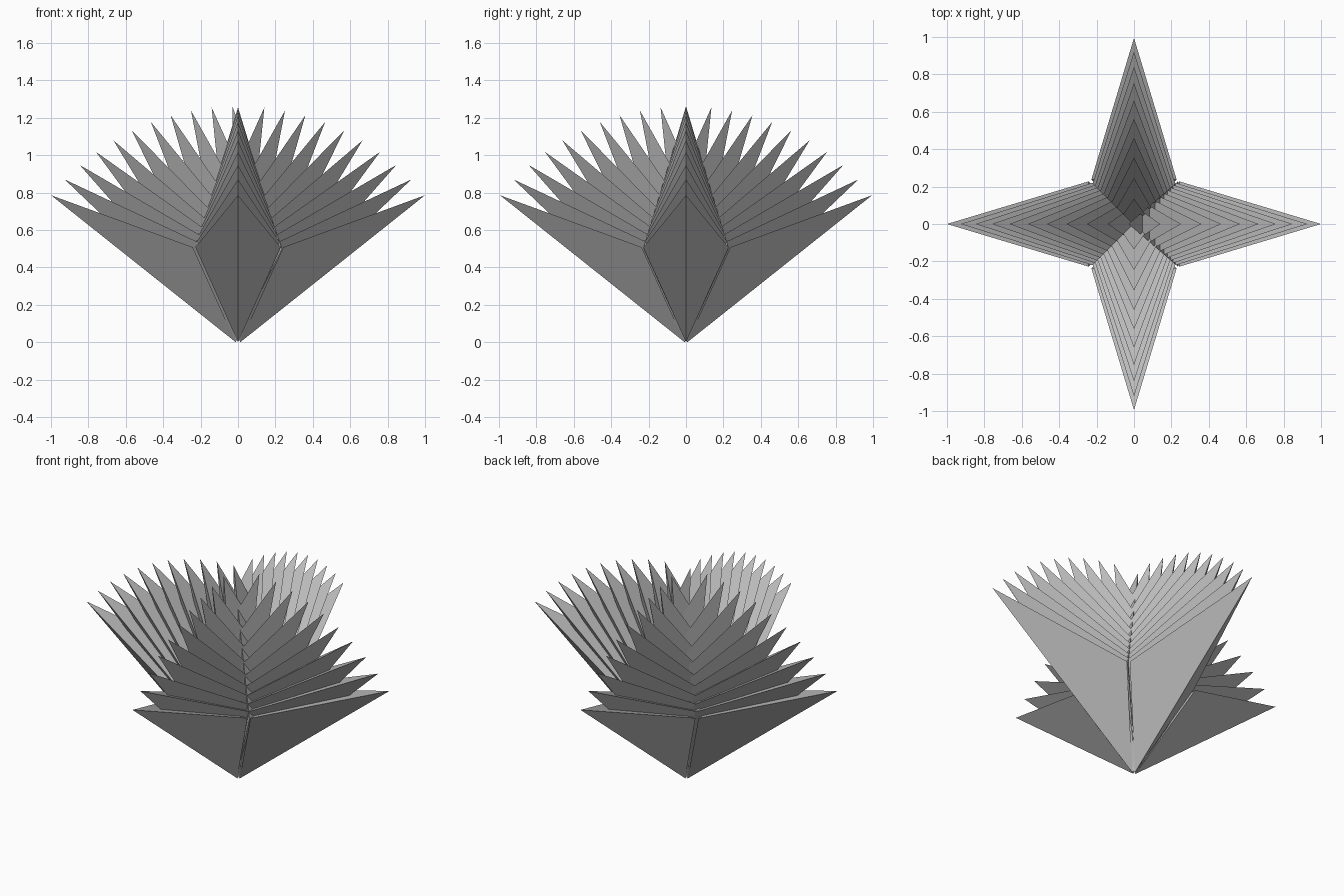
import bpy
import bmesh
import math
from mathutils import Matrix, Vector

if "Cube" in bpy.data.objects:
    bpy.data.objects.remove(bpy.data.objects["Cube"])

# One flat grey for every petal
grey = bpy.data.materials.new("mid_grey")
grey.diffuse_color = (0.5, 0.5, 0.5, 1.0)
grey.use_nodes = True
grey.node_tree.nodes["Principled BSDF"].inputs["Base Color"].default_value = grey.diffuse_color

LENGTH = 1.262          # base point to petal tip
START = 51.5            # lean of the outermost petal from vertical, degrees
STEP = 5.07             # lean change between petals, degrees
HALF_WIDTH = 0.228      # sideways reach of the petal corners
CORNER = (0.230, 0.508)  # outward and upward reach of the outermost corners


def petal_points(lean, push):
    """Base, tip and two side corners of a petal leaning towards +x."""
    def swing(radius, angle):
        return push + radius * math.sin(angle), radius * math.cos(angle)

    radius = math.hypot(*CORNER)
    corner_angle = math.atan2(*CORNER) - math.radians(START - lean)
    tx, tz = swing(LENGTH, math.radians(lean))
    cx, cz = swing(radius, corner_angle)
    return [Vector((push, 0, 0)), Vector((tx, 0, tz)),
            Vector((cx, HALF_WIDTH, cz)), Vector((cx, -HALF_WIDTH, cz))]


def petal_fan(name, turn, count, push):
    """Stack of keeled petals with flat tops, swung up towards vertical."""
    bm = bmesh.new()
    for i in range(count):
        base, tip, left, right = [
            bm.verts.new(p) for p in petal_points(START - STEP * i, push)]
        bm.faces.new((base, tip, left))      # left wing
        bm.faces.new((base, right, tip))     # right wing
        bm.faces.new((tip, right, left))     # flat top
        bm.faces.new((base, left, right))    # inner side
    bmesh.ops.recalc_face_normals(bm, faces=bm.faces)
    bm.transform(Matrix.Rotation(math.radians(turn), 4, 'Z'))
    mesh = bpy.data.meshes.new(name)
    bm.to_mesh(mesh)
    bm.free()
    mesh.materials.append(grey)
    bpy.context.collection.objects.link(bpy.data.objects.new(name, mesh))


# Four fans; the left one carries the extra centre petal
petal_fan("right_petals", 0, 10, 0.012)
petal_fan("back_petals", 90, 10, 0.007)
petal_fan("left_petals", 180, 11, 0.012)
petal_fan("front_petals", 270, 10, 0.007)
